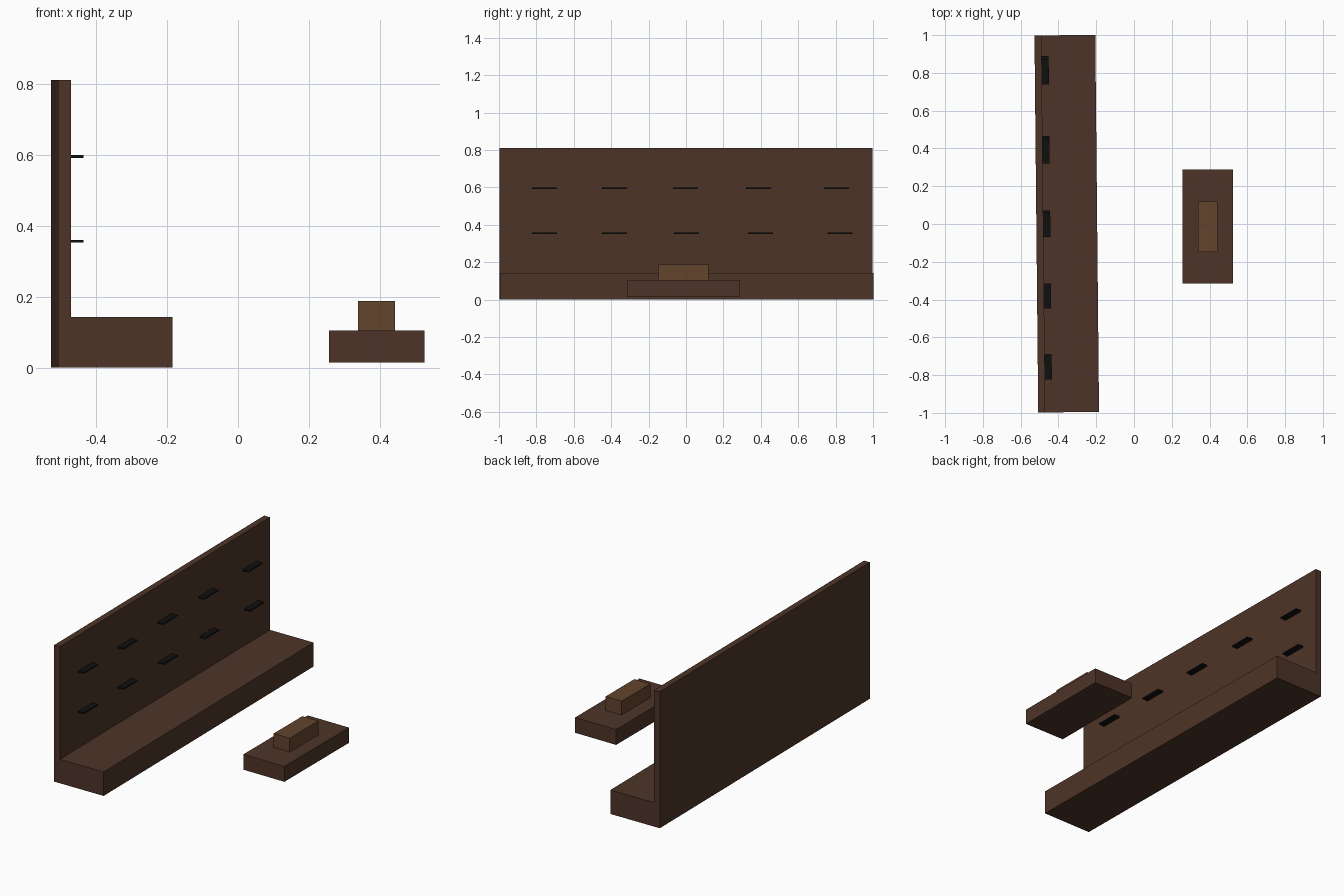
import bpy, bmesh
from mathutils import Matrix

if "Cube" in bpy.data.objects:
    bpy.data.objects.remove(bpy.data.objects["Cube"])

TILT = 0.01  # the wall unit is turned very slightly about z
PIVOT = (-0.517, 0.0, 0.0)


def material(name, rgb):
    m = bpy.data.materials.new(name)
    m.diffuse_color = (*rgb, 1)
    m.use_nodes = True
    m.node_tree.nodes["Principled BSDF"].inputs["Base Color"].default_value = m.diffuse_color
    return m


dark_wood = material("dark_wood", (0.075, 0.034, 0.021))
light_wood = material("light_wood", (0.125, 0.058, 0.027))
black = material("black", (0.005, 0.005, 0.005))


def finish(name, bm, mat, turned=False):
    bmesh.ops.recalc_face_normals(bm, faces=bm.faces)
    mesh = bpy.data.meshes.new(name)
    bm.to_mesh(mesh)
    bm.free()
    mesh.materials.append(mat)
    ob = bpy.data.objects.new(name, mesh)
    bpy.context.collection.objects.link(ob)
    if turned:
        ob.location = PIVOT
        ob.rotation_euler.z = TILT
    return ob


def box(name, x, y, z, mat, turned=False):
    bm = bmesh.new()
    bmesh.ops.create_cube(bm, size=1)
    size = [b - a for a, b in (x, y, z)]
    mid = [(a + b) / 2 for a, b in (x, y, z)]
    bm.transform(Matrix.Translation(mid) @ Matrix.Diagonal((*size, 1)))
    return finish(name, bm, mat, turned)


# Wall unit: L-shaped profile swept along y
profile = [(0, 0), (0.322, 0), (0.322, 0.142), (0.037, 0.142), (0.037, 0.81), (0, 0.81)]
bm = bmesh.new()
face = bm.faces.new([bm.verts.new((x, -0.998, z)) for x, z in profile])
ext = bmesh.ops.extrude_face_region(bm, geom=[face])
bmesh.ops.translate(bm, vec=(0, 1.996, 0),
                    verts=[v for v in ext["geom"] if isinstance(v, bmesh.types.BMVert)])
if face.is_valid and all(len(e.link_faces) < 2 for e in face.edges):
    bm.faces.remove(face)
finish("wall_display_unit", bm, dark_wood, True)

# Two rows of small shelves on the wall
rows = {"upper": (0.591, 0.599, [-0.757, -0.382, -0.003, 0.387, 0.805]),
        "lower": (0.352, 0.360, [-0.757, -0.382, 0.003, 0.398, 0.822])}
for row, (z0, z1, centres) in rows.items():
    for i, y in enumerate(centres):
        box(f"{row}_shelf_{i + 1}", (0.034, 0.074), (y - 0.067, y + 0.067), (z0, z1), black, True)

# Free-standing display island with a raised block
box("island_base", (0.256, 0.525), (-0.315, 0.289), (0.014, 0.105), dark_wood)
box("island_block", (0.338, 0.443), (-0.148, 0.12), (0.104, 0.187), light_wood)
